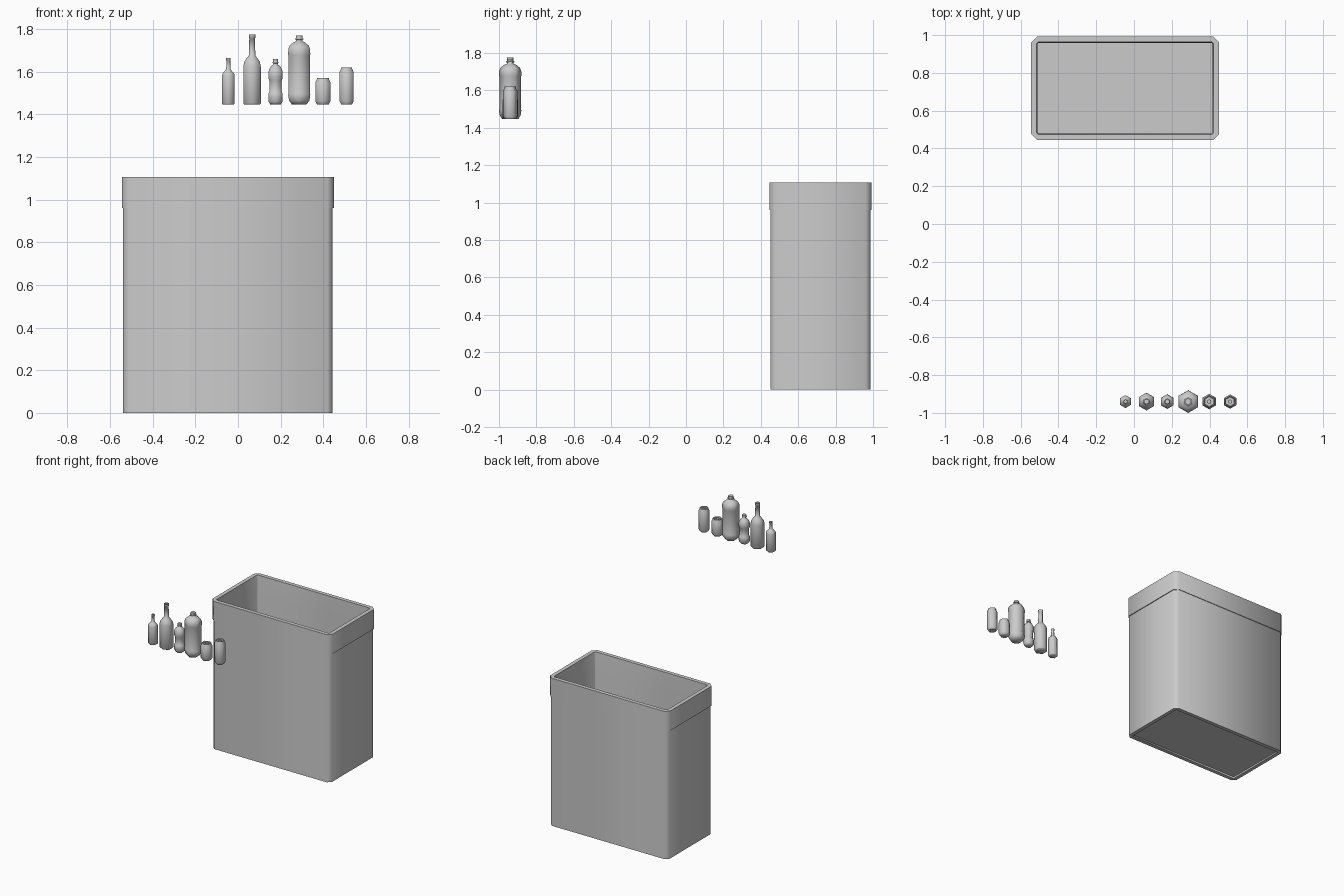
import bpy, bmesh
from math import sin, cos, pi


def finish(name, bm, angle=None):
    bmesh.ops.recalc_face_normals(bm, faces=bm.faces)
    me = bpy.data.meshes.new(name)
    bm.to_mesh(me)
    bm.free()
    ob = bpy.data.objects.new(name, me)
    bpy.context.collection.objects.link(ob)
    bpy.ops.object.select_all(action='DESELECT')
    ob.select_set(True)
    bpy.context.view_layer.objects.active = ob
    if angle:
        bpy.ops.object.shade_smooth_by_angle(angle=angle)
    return ob


def bridge(bm, loops):
    for a, b in zip(loops, loops[1:]):
        n = len(a)
        for i in range(n):
            j = (i + 1) % n
            bm.faces.new((a[i], a[j], b[j], b[i]))


def chamfered_loop(bm, hx, hy, c, z):
    # rectangle with cut corners, centred on the bin
    cx, cy = -0.047, 0.719
    pts = [(hx, -hy + c), (hx, hy - c), (hx - c, hy), (-hx + c, hy),
           (-hx, hy - c), (-hx, -hy + c), (-hx + c, -hy), (hx - c, -hy)]
    return [bm.verts.new((cx + x, cy + y, z)) for x, y in pts]


# bin: outer wall, collar, inner wall and floor
bm = bmesh.new()
sections = [(0.463, 0.239, 0.004, 0.0), (0.491, 0.268, 0.025, 0.0),
            (0.491, 0.268, 0.025, 0.96), (0.497, 0.273, 0.03, 0.96),
            (0.497, 0.273, 0.03, 1.107), (0.468, 0.244, 0.008, 1.107),
            (0.463, 0.239, 0.004, 0.96), (0.463, 0.239, 0.004, 0.012)]
loops = [chamfered_loop(bm, *s) for s in sections]
bridge(bm, loops)
bridge(bm, [loops[-1], loops[0]])
bm.faces.new(loops[-1])
finish("bin", bm, 0.9)


def vessel(name, x, profile):
    # six-sided turned shape from (radius, height) pairs
    bm = bmesh.new()
    loops = [[bm.verts.new((x + r * cos(pi / 2 + i * pi / 3),
                            -0.94 + r * sin(pi / 2 + i * pi / 3), 1.446 + h))
              for i in range(6)] for r, h in profile]
    bridge(bm, loops)
    bm.faces.new(loops[0])
    bm.faces.new(loops[-1])
    finish(name, bm, 1.1)


# glass bottles with open necks
vessel("small_glass_bottle", -0.045, [
    (0.031, 0), (0.034, 0.004), (0.034, 0.135), (0.030, 0.147), (0.018, 0.158),
    (0.012, 0.168), (0.010, 0.205), (0.012, 0.207), (0.012, 0.218),
    (0.008, 0.218), (0.008, 0.19)])
vessel("large_glass_bottle", 0.066, [
    (0.043, 0), (0.047, 0.005), (0.047, 0.178), (0.042, 0.200), (0.027, 0.219),
    (0.018, 0.230), (0.015, 0.310), (0.018, 0.312), (0.018, 0.329),
    (0.012, 0.329), (0.012, 0.29)])

# plastic bottles with caps
vessel("small_plastic_bottle", 0.176, [
    (0.028, 0), (0.037, 0.012), (0.039, 0.035), (0.039, 0.050), (0.034, 0.058),
    (0.032, 0.085), (0.033, 0.110), (0.039, 0.125), (0.039, 0.145),
    (0.036, 0.162), (0.026, 0.178), (0.013, 0.187), (0.012, 0.193),
    (0.017, 0.194), (0.017, 0.198), (0.014, 0.199), (0.014, 0.212)])
vessel("large_plastic_bottle", 0.287, [
    (0.040, 0), (0.055, 0.018), (0.060, 0.045), (0.058, 0.052), (0.058, 0.228),
    (0.060, 0.235), (0.059, 0.258), (0.052, 0.275), (0.035, 0.289),
    (0.018, 0.296), (0.016, 0.303), (0.023, 0.304), (0.023, 0.309),
    (0.018, 0.310), (0.018, 0.323)])


# drink cans with recessed lids
def can(name, x, r, h):
    vessel(name, x, [
        (r * 0.78, 0), (r * 0.84, 0.004), (r, 0.016), (r, h - 0.022),
        (r * 0.80, h - 0.008), (r * 0.80, h), (r * 0.68, h),
        (r * 0.64, h - 0.008)])
    vessel(name + "_tab", x, [(r * 0.3, h - 0.008), (r * 0.3, h)])


can("short_can", 0.398, 0.041, 0.125)
can("tall_can", 0.509, 0.038, 0.174)
